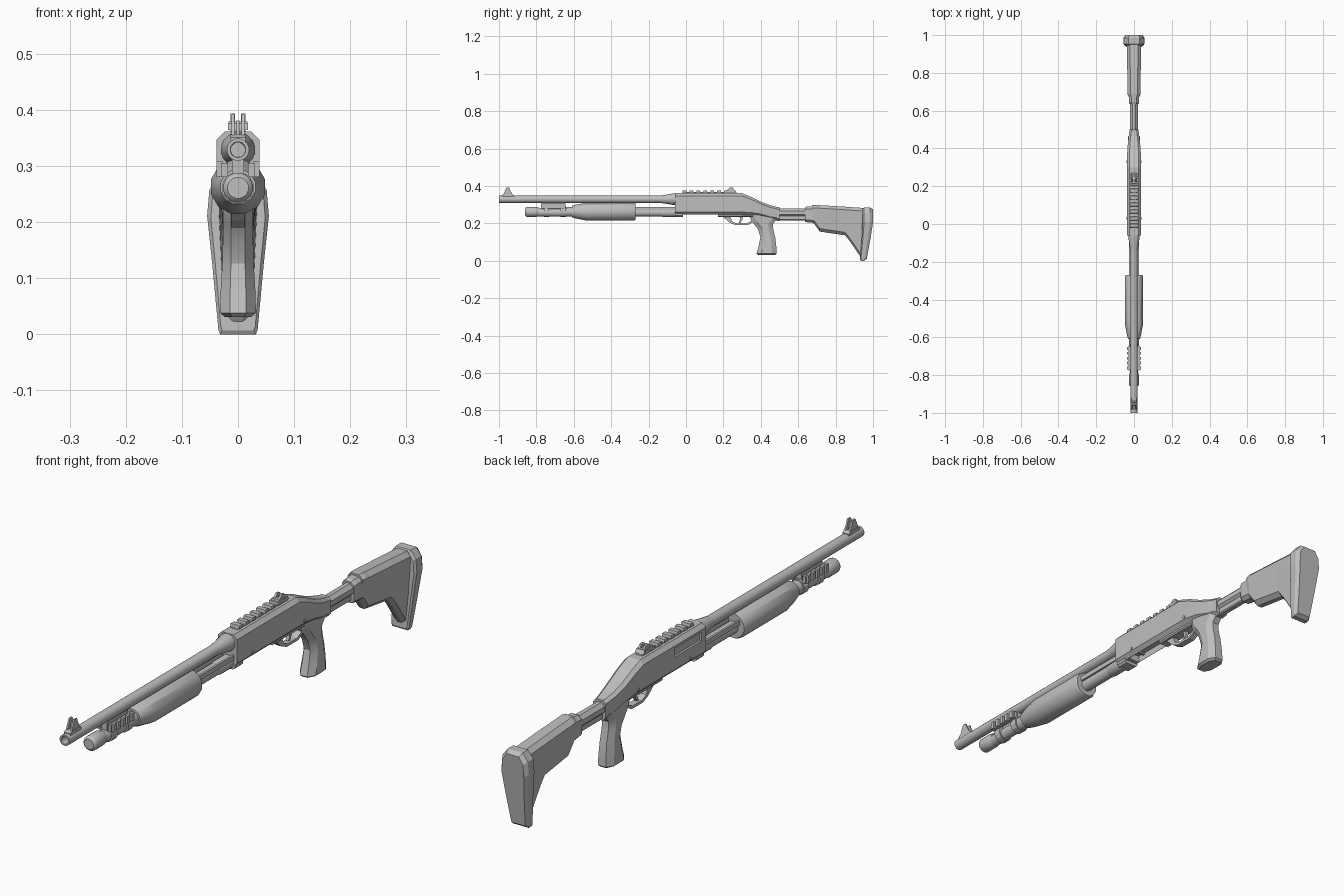
import bpy, bmesh
from math import pi, sin, cos, radians

cube = bpy.data.objects.get("Cube")
if cube:
    bpy.data.objects.remove(cube)

GREY = bpy.data.materials.new("plain grey")
GREY.use_nodes = True
GREY.diffuse_color = (0.52, 0.52, 0.52, 1)
GREY.node_tree.nodes["Principled BSDF"].inputs["Base Color"].default_value = (0.52, 0.52, 0.52, 1)


def loft(name, rings, smooth=None):
    """Skin a list of equal-length point rings and cap both ends."""
    bm = bmesh.new()
    loops = [[bm.verts.new(p) for p in ring] for ring in rings]
    n = len(loops[0])
    for a, b in zip(loops, loops[1:]):
        for i in range(n):
            j = (i + 1) % n
            bm.faces.new((a[i], a[j], b[j], b[i]))
    bm.faces.new(loops[0])
    bm.faces.new(loops[-1])
    bmesh.ops.recalc_face_normals(bm, faces=bm.faces)
    mesh = bpy.data.meshes.new(name)
    bm.to_mesh(mesh)
    bm.free()
    mesh.materials.append(GREY)
    ob = bpy.data.objects.new(name, mesh)
    bpy.context.collection.objects.link(ob)
    if smooth:
        bpy.ops.object.select_all(action='DESELECT')
        ob.select_set(True)
        bpy.context.view_layer.objects.active = ob
        bpy.ops.object.shade_smooth_by_angle(angle=radians(smooth))
    return ob


def lathe(name, z, profile, sides=16, top=9):
    """Turn (y, radius) steps about a lengthwise axis; top flattens it."""
    turn = [2 * pi * (i + .5) / sides for i in range(sides)]
    return loft(name, [[(r * sin(a), y, min(z + r * cos(a), top)) for a in turn]
                       for y, r in profile], 30)


def octagon(y, w, z0, z1, c, wb=None):
    """Chamfered box section, optionally narrower at the bottom."""
    wb = wb or w
    half = [(wb - c, z0), (wb, z0 + c), (w, z1 - c), (w - c, z1)]
    return [(x, y, z) for x, z in half] + [(-x, y, z) for x, z in reversed(half)]


def prism(name, side, w, x=0):
    """Extrude a (y, z) outline sideways."""
    return loft(name, [[(s, y, z) for y, z in side] for s in (x - w, x + w)])


def box(name, x0, x1, y0, y1, z0, z1):
    return prism(name, [(y0, z0), (y1, z0), (y1, z1), (y0, z1)], (x1 - x0) / 2, (x0 + x1) / 2)


def cut(target, cutter):
    mod = target.modifiers.new("cut", 'BOOLEAN')
    mod.object = cutter
    mod.solver = 'EXACT'
    cutter.hide_render = True
    cutter.hide_set(True)
    cutter.display_type = 'WIRE'


# Barrel with open bore, and the tube below it
lathe("barrel", .333, [(-.93, .013), (-1, .014), (-1, .02), (-.14, .02),
                       (-.11, .024), (-.07, .031), (-.05, .031)])
lathe("magazine_tube", .262, [(-.8, .022), (-.04, .022)])
lathe("tube_cap", .265, [(-.86, .019), (-.855, .025), (-.85, .027), (-.8, .027),
                         (-.79, .023), (-.785, .023)])
lathe("tube_rear_sleeve", .262, [(-.13, .022), (-.12, .025), (-.05, .025)])
lathe("pump_collar", .265, [(-.64, .026), (-.6, .026)])
lathe("pump_grip", .267, [(-.61, .032), (-.59, .038), (-.53, .05), (-.28, .05), (-.27, .046)],
      12, .314)
for s, side in ((1, "left"), (-1, "right")):
    box(side + "_action_bar", s * .018, s * .026, -.3, -.04, .274, .292)

# Clamp with toothed side rails
box("clamp_bridge", -.011, .011, -.77, -.65, .275, .325)
for i, y in enumerate((-.76, -.67)):
    lathe(f"clamp_ring_{i}", .265, [(y, .029), (y + .028, .029)], 12)
for s, side in ((1, "left"), (-1, "right")):
    box(side + "_clamp_rail", s * .018, s * .03, -.775, -.645, .284, .309)
    for i in range(5):
        y = -.77 + i * .026
        box(f"{side}_rail_tooth_{i}", s * .028, s * .038, y, y + .015, .284, .313)

# Receiver, flowing down to the stock
receiver = loft("receiver", [octagon(*r) for r in (
    (-.06, .038, .25, .365, .014), (.3, .038, .25, .365, .014),
    (.35, .037, .249, .345, .013), (.4, .035, .242, .32, .012),
    (.45, .03, .228, .301, .011), (.5, .023, .222, .288, .01))])
cut(receiver, box("ejection_port_cutter", -.06, -.03, -.035, .12, .31, .342))
cut(receiver, box("loading_port_cutter", -.023, .023, .0, .19, .2, .275))
loft("receiver_front_lip", [octagon(-.06, .03, .238, .27, .008), octagon(-.015, .03, .238, .27, .008)])
loft("trigger_plate", [octagon(.17, .024, .238, .26, .005), octagon(.38, .024, .238, .26, .005)])
for i, y in enumerate((.03, .33)):
    loft(f"cross_pin_{i}", [[(x, y + .006 * cos(a * pi / 4), .272 + .006 * sin(a * pi / 4))
                             for a in range(8)] for x in (-.041, .041)])

# Trigger and guard
prism("trigger_guard", [(.19, .245), (.235, .207), (.265, .194), (.33, .194), (.365, .214),
                        (.365, .226), (.325, .204), (.268, .204), (.246, .215), (.235, .245)], .012)
prism("trigger", [(.285, .245), (.29, .225), (.282, .207), (.291, .207), (.302, .225), (.305, .245)], .006)


# Pistol grip, stacked from the bottom up
def grip_ring(z, y0, y1, w, c):
    half = [(w * .45, y0), (w, y0 + c), (w, y1 - c), (w * .5, y1)]
    return [(x, y, z) for x, y in half] + [(-x, y, z) for x, y in reversed(half)]


loft("pistol_grip", [grip_ring(*r) for r in (
    (.035, .385, .477, .024, .025), (.042, .377, .485, .032, .025), (.08, .388, .483, .031, .025),
    (.13, .398, .477, .028, .024), (.17, .386, .467, .027, .024), (.2, .364, .465, .027, .024),
    (.225, .345, .485, .027, .026), (.25, .34, .49, .028, .026))], 25)

# Sight rail and sights
box("rail_base", -.013, .013, -.02, .27, .36, .371)
for i in range(8):
    y = -.02 + i * .037
    prism(f"rail_tooth_{i}", [(y, .368), (y + .024, .368), (y + .021, .38), (y + .003, .38)], .018)
prism("rear_sight_base", [(.2, .37), (.27, .37), (.262, .383), (.215, .383)], .017)
prism("front_sight_base", [(-.985, .347), (-.92, .347), (-.92, .355), (-.93, .36), (-.975, .36), (-.985, .355)], .013)
prism("front_sight_post", [(-.965, .355), (-.94, .355), (-.948, .385), (-.958, .385)], .003)
for s, side in ((1, "left"), (-1, "right")):
    prism(side + "_rear_sight_ear", [(.22, .38), (.26, .38), (.25, .395), (.235, .397)], .004, s * .009)
    prism(side + "_front_sight_ear", [(-.978, .355), (-.925, .355), (-.94, .38), (-.945, .396),
                                      (-.96, .396), (-.967, .38)], .003, s * .009)

# Buffer tube and collars
loft("buffer_tube", [octagon(y, .021, .238, .283, .013) for y in (.48, .72)])
loft("buffer_rib", [octagon(y, .012, .22, .25, .004) for y in (.49, .7)])
loft("buffer_collar", [octagon(y, .025, .217, .291, .012) for y in (.485, .5)])
loft("stock_collar", [octagon(*r) for r in (
    (.635, .024, .212, .289, .012), (.645, .027, .21, .293, .013), (.7, .028, .205, .296, .013))])

# Shoulder stock and butt pad
loft("stock_body", [octagon(*r) for r in (
    (.675, .03, .215, .302, .015, .026), (.69, .035, .195, .303, .016, .028),
    (.715, .035, .16, .301, .016, .026), (.85, .036, .14, .293, .016, .025),
    (.875, .036, .11, .291, .016, .025), (.935, .036, .022, .287, .016, .025),
    (.955, .036, .02, .285, .016, .026))])


def pad_ring(size, y_top, y_bottom):
    half = [(.032, .004), (.035, .012), (.046, .13), (.055, .215), (.051, .262), (.03, .289)]
    pts = half + [(-x, z) for x, z in reversed(half)]
    return [(x * size, y_bottom + (y_top - y_bottom) * min(z / .2, 1), .148 + (z - .148) * (size * .4 + .6))
            for x, z in pts]


loft("butt_pad", [pad_ring(.88, .945, .93), pad_ring(1, .953, .934),
                  pad_ring(1, .985, .952), pad_ring(.82, 1, .966)])

# Settle on the ground plane
low = min(v.co.z for v in bpy.data.objects["butt_pad"].data.vertices)
for ob in bpy.data.objects:
    if ob.type == 'MESH' and GREY.name in ob.data.materials:
        ob.location.z -= low
